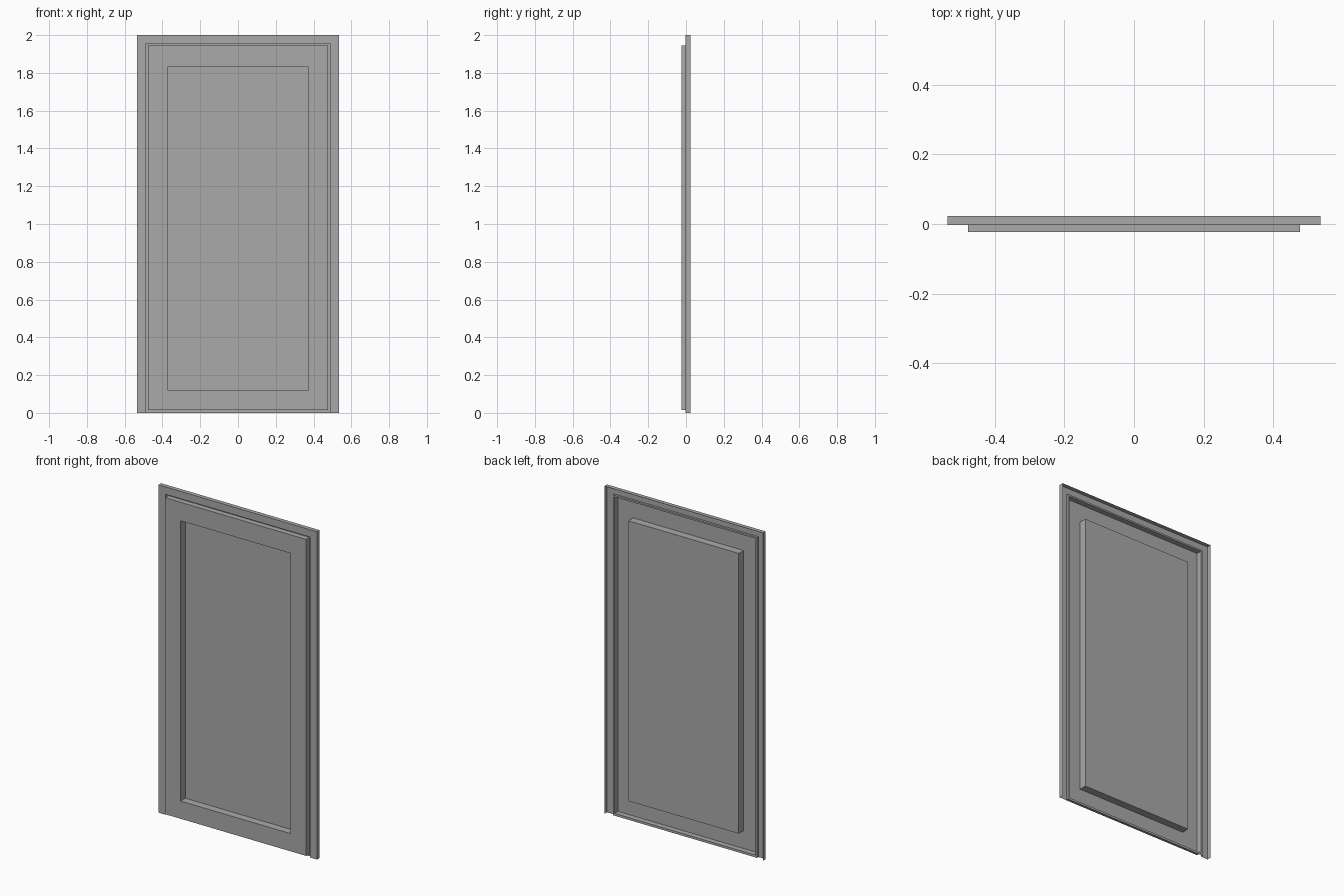
import bpy, bmesh

if "Cube" in bpy.data.objects:
    bpy.data.objects.remove(bpy.data.objects["Cube"])

Y_FRONT, Y_FRAME, Y_GROOVE, Y_BACK = -0.023, -0.003, 0.010, 0.023

mat = bpy.data.materials.new("grey_paint")
mat.diffuse_color = (0.4, 0.4, 0.4, 1)
mat.use_nodes = True
mat.node_tree.nodes["Principled BSDF"].inputs["Base Color"].default_value = mat.diffuse_color


def pressed_sheet(name, levels):
    """Thin sheet lofted through rectangles (half width, bottom, top, y); last one is capped."""
    bm = bmesh.new()
    rings = []
    for w, z0, z1, y in levels:
        rings.append([bm.verts.new(p) for p in
                      ((-w, y, z0), (w, y, z0), (w, y, z1), (-w, y, z1))])
    for a, b in zip(rings, rings[1:]):
        for i in range(4):
            j = (i + 1) % 4
            bm.faces.new((a[i], a[j], b[j], b[i]))
    bm.faces.new(rings[-1])
    add_object(name, bm)


def add_object(name, bm):
    me = bpy.data.meshes.new(name)
    bm.to_mesh(me)
    bm.free()
    me.materials.append(mat)
    ob = bpy.data.objects.new(name, me)
    bpy.context.collection.objects.link(ob)


# Frame trim: U-shaped strip swept over the top, open at the bottom and the back
bm = bmesh.new()
rows = []
for w, z1, y in ((0.535, 2.0, Y_BACK), (0.535, 2.0, Y_FRAME),
                 (0.487, 1.955, Y_FRAME), (0.487, 1.955, Y_GROOVE)):
    rows.append([bm.verts.new(p) for p in
                 ((w, y, 0), (w, y, z1), (-w, y, z1), (-w, y, 0))])
for a, b in zip(rows, rows[1:]):
    for i in range(3):
        bm.faces.new((a[i], a[i + 1], b[i + 1], b[i]))
add_object("door_frame", bm)

# Door leaf: groove floor, raised rim and recessed middle panel, hollow behind
pressed_sheet("door_leaf", [
    (0.487, 0.0, 1.955, Y_GROOVE),
    (0.476, 0.014, 1.945, Y_GROOVE),
    (0.476, 0.014, 1.945, Y_FRONT),
    (0.372, 0.122, 1.832, Y_FRONT),
    (0.372, 0.122, 1.832, Y_BACK),
])
